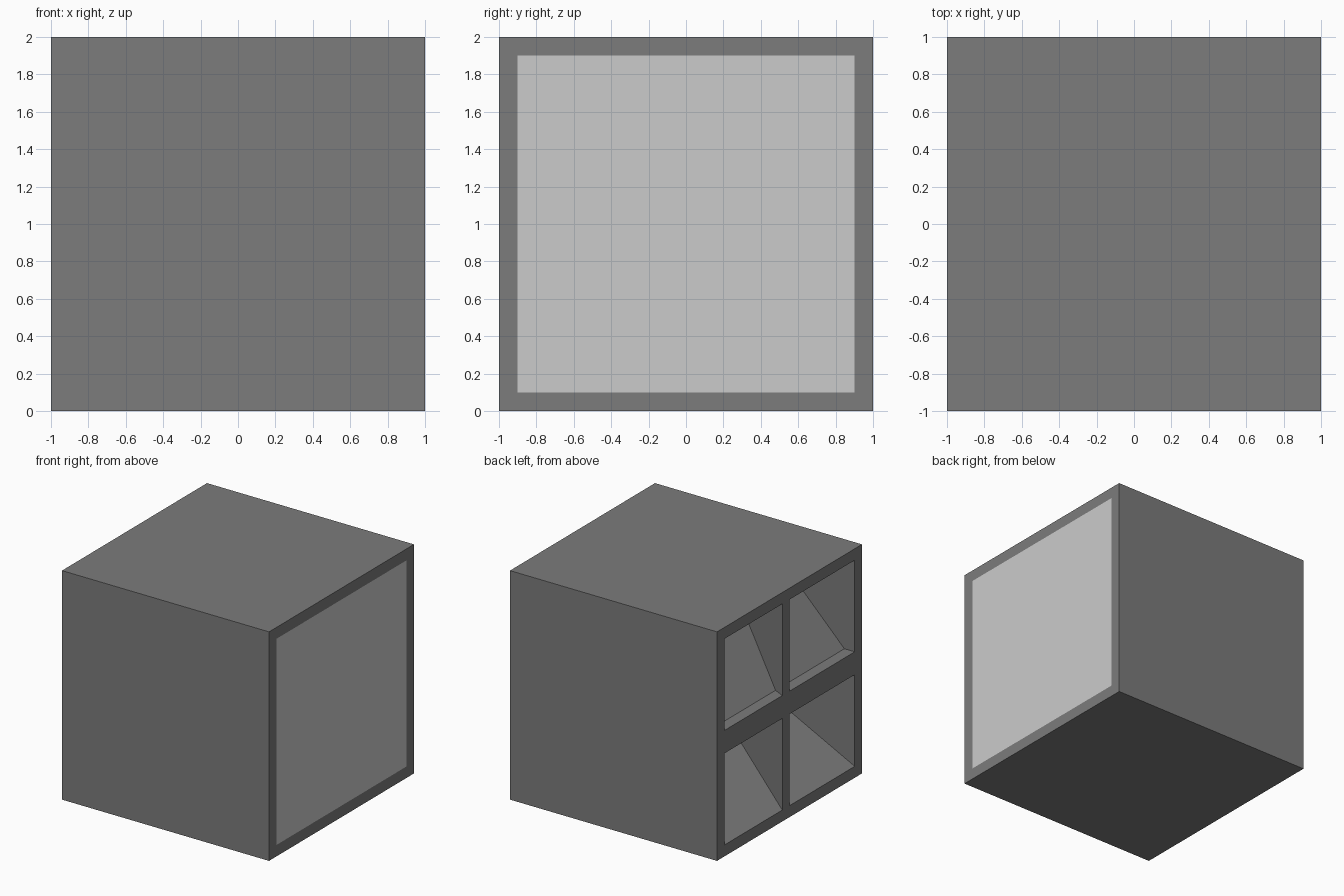
import bpy, bmesh

if "Cube" in bpy.data.objects:
    bpy.data.objects.remove(bpy.data.objects["Cube"])

dark = bpy.data.materials.new("dark_grey")
dark.diffuse_color = (0.2, 0.2, 0.2, 1)
dark.use_nodes = True
dark.node_tree.nodes["Principled BSDF"].inputs["Base Color"].default_value = dark.diffuse_color


def prism(name, pts, lo, hi, place, mat=dark):
    """Extrude a 2D outline from lo to hi; place maps (a, b, depth) to xyz."""
    bm = bmesh.new()
    ends = [[bm.verts.new(place(a, b, d)) for a, b in pts] for d in (lo, hi)]
    bm.faces.new(ends[0])
    bm.faces.new(ends[1][::-1])
    n = len(pts)
    for i in range(n):
        j = (i + 1) % n
        bm.faces.new((ends[0][i], ends[1][i], ends[1][j], ends[0][j]))
    bmesh.ops.recalc_face_normals(bm, faces=bm.faces)
    me = bpy.data.meshes.new(name)
    bm.to_mesh(me)
    bm.free()
    ob = bpy.data.objects.new(name, me)
    bpy.context.collection.objects.link(ob)
    if mat:
        me.materials.append(mat)
    return ob


def box(name, x, y, z, mat=dark):
    return prism(name, [(x[0], y[0]), (x[1], y[0]), (x[1], y[1]), (x[0], y[1])],
                 z[0], z[1], lambda a, b, d: (a, b, d), mat)


# Outer shell: a square tube running along x
bm = bmesh.new()
rings = [[bm.verts.new((x, sy * r, 1 + sz * r))
          for sy, sz in ((-1, -1), (1, -1), (1, 1), (-1, 1))]
         for x, r in ((-1, 1), (1, 1), (1, 0.9), (-1, 0.9))]
for k in range(4):
    p, q = rings[k], rings[(k + 1) % 4]
    for i in range(4):
        j = (i + 1) % 4
        bm.faces.new((p[i], p[j], q[j], q[i]))
bmesh.ops.recalc_face_normals(bm, faces=bm.faces)
me = bpy.data.meshes.new("shell")
bm.to_mesh(me)
bm.free()
me.materials.append(dark)
bpy.context.collection.objects.link(bpy.data.objects.new("shell", me))

side = lambda a, b, d: (a, d, b)   # outline in xz, depth along y
plan = lambda a, b, d: (a, b, d)   # outline in xy, depth along z

# Sloping floors of the lower and upper compartments
prism("lower_ramp", [(-1, 0.1), (0.99, 0.1), (0.99, 1.095)], -0.9, 0.9, side)
prism("upper_ramp", [(-1, 0.9), (-1, 1.1), (-0.9, 1.1), (-0.1, 1.9), (0, 1.9)],
      -0.9, 0.9, side)

# Slanted upright divider
prism("upright_divider", [(-1, 0), (-1, 0.1), (0.99, -0.895), (0.79, -0.895)],
      0.1, 1.9, plan)

# Cross bars behind the closing panel
box("rear_crossbar", (0.9, 0.998), (-0.9, 0.9), (0.9, 1.1))
box("rear_upright", (0.9, 0.998), (-0.1, 0), (0.1, 1.9))

# Light closing panel, flush with the right side
box("closing_panel", (0.99, 1), (-0.9, 0.9), (0.1, 1.9), None)
